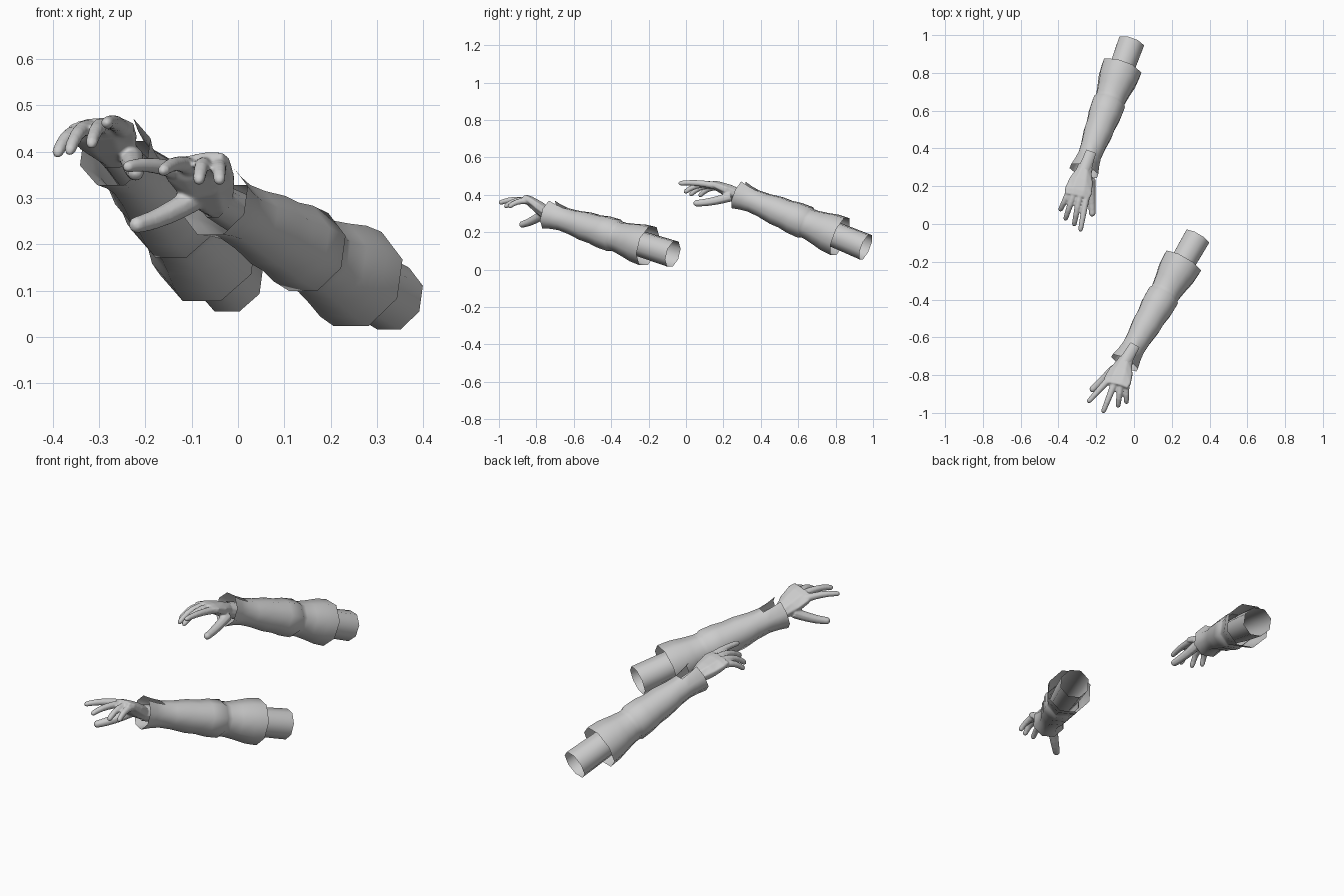
import bpy, bmesh, math
from mathutils import Vector

if "Cube" in bpy.data.objects:
    bpy.data.objects.remove(bpy.data.objects["Cube"])

grey = bpy.data.materials.new("plain grey")
grey.use_nodes = True
colour = (0.6, 0.6, 0.6, 1)
grey.diffuse_color = colour
grey.node_tree.nodes["Principled BSDF"].inputs["Base Color"].default_value = colour

SIDES = 8
UP = Vector((0, 0, 1))


def loft(bm, rings, caps=False):
    """Skin rings given as (centre, across, upward); returns faces row by row."""
    rows = []
    for centre, across, upward in rings:
        angles = [math.tau * (k + 0.5) / SIDES for k in range(SIDES)]
        rows.append([bm.verts.new(centre + across * math.cos(a) + upward * math.sin(a))
                     for a in angles])
    faces = [[bm.faces.new((a[k], a[(k + 1) % SIDES], b[(k + 1) % SIDES], b[k]))
              for k in range(SIDES)] for a, b in zip(rows, rows[1:])]
    if caps:
        bm.faces.new(rows[0])
        bm.faces.new(rows[-1])
    return faces


def finish(bm, name, angle=75):
    bmesh.ops.recalc_face_normals(bm, faces=bm.faces)
    mesh = bpy.data.meshes.new(name)
    bm.to_mesh(mesh)
    bm.free()
    mesh.materials.append(grey)
    obj = bpy.data.objects.new(name, mesh)
    bpy.context.collection.objects.link(obj)
    bpy.ops.object.select_all(action="DESELECT")
    obj.select_set(True)
    bpy.context.view_layer.objects.active = obj
    bpy.ops.object.shade_smooth_by_angle(angle=math.radians(angle))
    return obj


def straight_rings(start, end, profile):
    """Round rings along a straight limb; profile holds (fraction, radius)."""
    axis = (end - start).normalized()
    across = axis.cross(UP).normalized()
    upward = across.cross(axis)
    return [(start.lerp(end, t), across * r, upward * r) for t, r in profile]


def finger(bm, root, tip, bulge, thick):
    """Tapered bent tube with a rounded tip."""
    bend = root.lerp(tip, 0.6)
    bend.z = max(root.z, bend.z) + bulge if bulge > 0 else bend.z + bulge
    rings = []
    for t in (0, 0.2, 0.4, 0.6, 0.8, 0.93, 1):
        point = root.lerp(bend, t).lerp(bend.lerp(tip, t), t)
        axis = (bend - root).lerp(tip - bend, t).normalized()
        across = axis.cross(UP).normalized()
        r = thick * (1 - 0.35 * t) * (0.5 if t == 1 else 1)
        rings.append((point, across * r, across.cross(axis) * r))
    loft(bm, rings, caps=True)


SLEEVE = [(0.2, 0.114), (0.28, 0.11), (0.36, 0.096), (0.43, 0.086), (0.46, 0.086),
          (0.475, 0.094), (0.56, 0.092), (0.63, 0.083), (0.7, 0.082), (0.8, 0.07),
          (0.88, 0.066), (0.94, 0.072), (1, 0.083)]
ARM = [(0, 0.075), (0.3, 0.07), (0.6, 0.058), (0.85, 0.045), (1, 0.04)]


def build_arm(side, shoulder, wrist, fingers, thumb):
    shoulder, wrist = Vector(shoulder), Vector(wrist)

    # Sleeve with a flared cuff, slit along the top
    bm = bmesh.new()
    rows = loft(bm, straight_rings(shoulder, wrist, SLEEVE))
    top = max(range(SIDES), key=lambda k: rows[-1][k].calc_center_median().z)
    bmesh.ops.delete(bm, geom=[row[top] for row in rows[-2:]], context="FACES")
    finish(bm, side + "_sleeve")

    # Open forearm tube inside the sleeve
    bm = bmesh.new()
    loft(bm, straight_rings(shoulder, wrist, ARM))
    finish(bm, side + "_forearm")

    # Hand: flat palm, four fingers and a thumb
    bm = bmesh.new()
    knuckles = [Vector(k) for k, tip in fingers]
    middle = sum(knuckles, Vector()) / len(knuckles)
    axis = (middle - wrist).normalized()
    across = (knuckles[0] - knuckles[-1])
    across = (across - axis * across.dot(axis)).normalized()
    upward = across.cross(axis)
    inner = wrist.lerp(shoulder, 0.12)
    palm = [(inner, 0.042, 0.04), (wrist, 0.044, 0.036),
            (wrist.lerp(middle, 0.4), 0.068, 0.036),
            (wrist.lerp(middle, 0.8), 0.078, 0.028),
            (middle, 0.07, 0.018)]
    loft(bm, [(c, across * w, upward * h) for c, w, h in palm], caps=True)
    for knuckle, (base, tip) in zip(knuckles, fingers):
        finger(bm, knuckle.lerp(wrist, 0.2), Vector(tip), 0.018, 0.02)
    finger(bm, Vector(thumb[0]), Vector(thumb[1]), -0.015, 0.027)
    hand = finish(bm, side + "_hand")
    merge = hand.modifiers.new("merge", "REMESH")
    merge.mode = "VOXEL"
    merge.voxel_size = 0.005
    merge.use_smooth_shade = True
    soften = hand.modifiers.new("soften", "SMOOTH")
    soften.iterations = 4


# Fingers run from index to little finger, as (knuckle, tip)
build_arm("right", (-0.015, 0.96, 0.12), (-0.265, 0.28, 0.40),
          [((-0.245, 0.13, 0.46), (-0.285, -0.04, 0.46)),
           ((-0.29, 0.13, 0.465), (-0.318, -0.01, 0.41)),
           ((-0.325, 0.15, 0.46), (-0.365, 0.02, 0.395)),
           ((-0.35, 0.17, 0.445), (-0.392, 0.07, 0.39))],
          ((-0.23, 0.24, 0.39), (-0.22, 0.04, 0.355)))

build_arm("left", (0.335, -0.07, 0.083), (-0.05, -0.735, 0.295),
          [((-0.155, -0.845, 0.375), (-0.245, -0.945, 0.365)),
           ((-0.115, -0.865, 0.385), (-0.165, -1.0, 0.355)),
           ((-0.075, -0.865, 0.385), (-0.085, -0.97, 0.332)),
           ((-0.04, -0.845, 0.38), (-0.04, -0.95, 0.332))],
          ((-0.1, -0.765, 0.295), (-0.23, -0.885, 0.24)))
